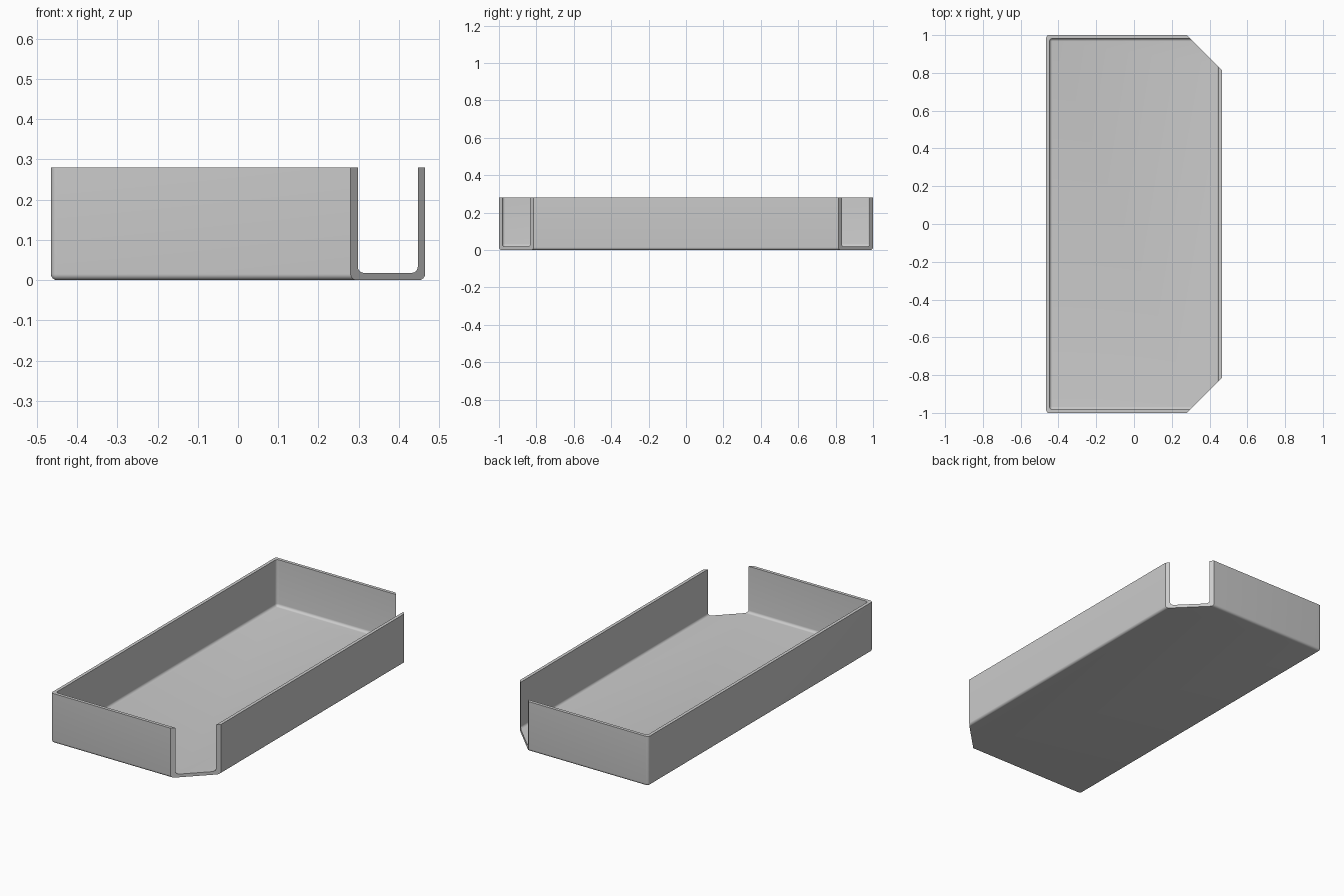
import bpy, bmesh, math
from mathutils import Matrix

cube = bpy.data.objects.get("Cube")
if cube:
    bpy.data.objects.remove(cube, do_unlink=True)

HX, HY, H = 0.465, 1.0, 0.28   # half width, half length, height
WALL, CUT, R = 0.018, 0.185, 0.015

grey = bpy.data.materials.new("plain grey")
grey.use_nodes = True
colour = (0.6, 0.6, 0.6, 1)
grey.diffuse_color = colour
grey.node_tree.nodes["Principled BSDF"].inputs["Base Color"].default_value = colour


def block(name, lo, hi, radius=0, turn=None):
    """Box between two corners, rounded everywhere except round its top."""
    bm = bmesh.new()
    bmesh.ops.create_cube(bm, size=1)
    for v in bm.verts:
        v.co = [l + (c + 0.5) * (h - l) for c, l, h in zip(v.co, lo, hi)]
    if radius:
        edges = [e for e in bm.edges if min(v.co.z for v in e.verts) < hi[2] - 0.001]
        bmesh.ops.bevel(bm, geom=edges, offset=radius, segments=6,
                        profile=0.5, affect='EDGES')
    if turn:
        bm.transform(turn)
    mesh = bpy.data.meshes.new(name)
    bm.to_mesh(mesh)
    bm.free()
    mesh.materials.append(grey)
    obj = bpy.data.objects.new(name, mesh)
    bpy.context.collection.objects.link(obj)
    return obj


# Outer tray body
tray = block("tray", (-HX, -HY, 0), (HX, HY, H), R)

# Hollow interior
cutters = [block("hollow_cutter", (WALL - HX, WALL - HY, WALL),
                 (HX - WALL, HY - WALL, H + 0.1), R)]

# Diagonal cuts through both left corners
for side, label in ((-1, "front"), (1, "back")):
    place = (Matrix.Translation((HX - CUT / 2, side * (HY - CUT / 2), 0))
             @ Matrix.Rotation(side * math.pi / 4, 4, 'Z'))
    cutters.append(block(label + "_corner_cutter", (0, -0.4, -0.1),
                         (0.4, 0.4, H + 0.2), turn=place))

for cutter in cutters:
    cutter.hide_render = True
    cutter.hide_set(True)
    mod = tray.modifiers.new(cutter.name, 'BOOLEAN')
    mod.operation = 'DIFFERENCE'
    mod.solver = 'EXACT'
    mod.object = cutter

# Apply the cuts, then discard the cutters
bpy.context.view_layer.objects.active = tray
tray.select_set(True)
for mod in list(tray.modifiers):
    bpy.ops.object.modifier_apply(modifier=mod.name)
for cutter in cutters:
    bpy.data.objects.remove(cutter, do_unlink=True)

bpy.ops.object.shade_smooth_by_angle(angle=math.radians(30))
